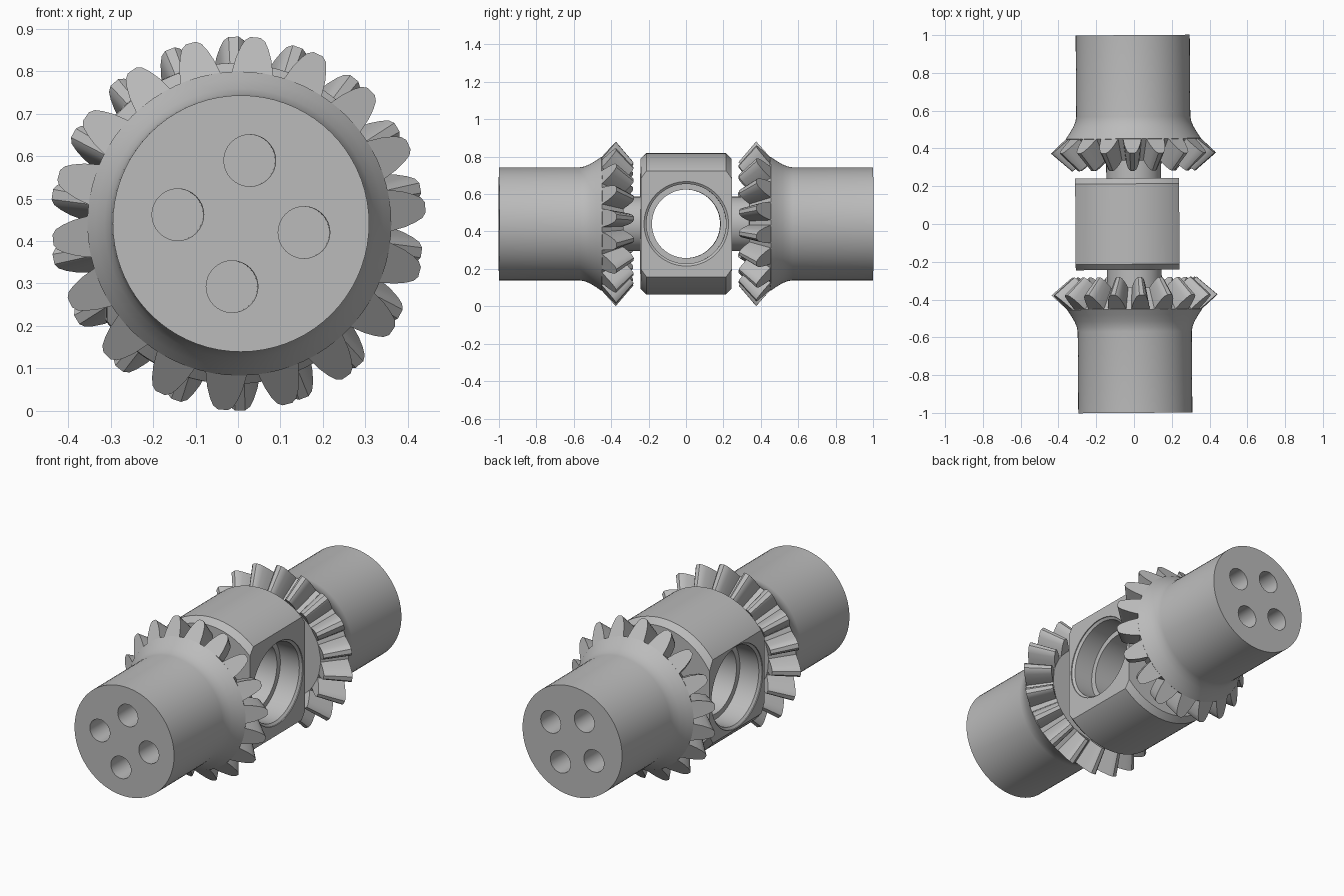
import bpy, bmesh
from math import sin, cos, tau, radians
from mathutils import Matrix

if "Cube" in bpy.data.objects:
    bpy.data.objects.remove(bpy.data.objects["Cube"])

AXIS_Z = 0.441
LEAN = Matrix.Rotation(radians(0.4), 4, 'Z')

steel = bpy.data.materials.new("grey_steel")
steel.use_nodes = True
GREY = (0.5, 0.5, 0.5, 1)
steel.diffuse_color = GREY
steel.node_tree.nodes["Principled BSDF"].inputs["Base Color"].default_value = GREY


def finish(name, bm):
    """Turn a bmesh into an object standing on the shaft axis."""
    bmesh.ops.remove_doubles(bm, verts=bm.verts, dist=1e-5)
    bmesh.ops.recalc_face_normals(bm, faces=bm.faces)
    bm.transform(LEAN @ Matrix.Translation((0, 0, AXIS_Z)))
    mesh = bpy.data.meshes.new(name)
    bm.to_mesh(mesh)
    bm.free()
    mesh.materials.append(steel)
    obj = bpy.data.objects.new(name, mesh)
    bpy.context.collection.objects.link(obj)
    return obj


def place_y(side):
    """Axial, radius, angle clockwise from the top -> point on the shaft axis."""
    return lambda a, r, t: (r * sin(t), side * a, r * cos(t))


def place_x(a, r, t):
    return (a, r * sin(t), r * cos(t))


def lathe(name, profile, place, segments=72, offset=(0, 0, 0)):
    """Closed solid of revolution from (axial, radius) points."""
    bm = bmesh.new()
    rings = []
    for a, r in profile:
        ring = [bm.verts.new(place(a, r, tau * i / segments)) for i in range(segments)]
        rings.append(ring)
    for lower, upper in zip(rings, rings[1:]):
        for i in range(segments):
            j = (i + 1) % segments
            bm.faces.new((lower[i], lower[j], upper[j], upper[i]))
    bm.faces.new(rings[0])
    bm.faces.new(rings[-1])
    bmesh.ops.translate(bm, verts=bm.verts, vec=offset)
    return finish(name, bm)


def select(obj):
    bpy.ops.object.select_all(action='DESELECT')
    obj.select_set(True)
    bpy.context.view_layer.objects.active = obj


def cut(obj, cutter, operation='DIFFERENCE'):
    cutter.hide_render = True
    mod = obj.modifiers.new("cut", 'BOOLEAN')
    mod.object, mod.operation, mod.solver = cutter, operation, 'EXACT'
    select(obj)
    bpy.ops.object.modifier_apply(modifier=mod.name)
    bpy.data.objects.remove(cutter)


def smooth(obj):
    select(obj)
    bpy.ops.object.shade_smooth_by_angle(angle=radians(25))


# Tooth outline on the back cone: (half width, height fraction)
HALF_TOOTH = [(0.050, -0.1), (0.047, 0.1), (0.042, 0.4), (0.033, 0.7),
              (0.024, 0.9), (0.012, 1.0)]
ROOT, TIP = (0.45, 0.355), (0.375, 0.44)
TEETH = 18


def gear_teeth(name, side, phase):
    """Ring of bevel teeth tapering towards the centre of the model."""
    bm = bmesh.new()
    outline = HALF_TOOTH + [(-w, t) for w, t in reversed(HALF_TOOTH)]
    for k in range(TEETH):
        turn = Matrix.Rotation(phase + tau * k / TEETH, 4, 'Y')
        ends = []
        for scale in (1.0, 0.75):
            ring = []
            for w, t in outline:
                a = ROOT[0] + (TIP[0] - ROOT[0]) * t
                r = ROOT[1] + (TIP[1] - ROOT[1]) * t
                v = bm.verts.new((w * scale, side * a * scale, r * scale))
                v.co = turn @ v.co
                ring.append(v)
            bm.faces.new(ring)
            ends.append(ring)
        for i in range(len(outline)):
            j = (i + 1) % len(outline)
            bm.faces.new((ends[0][i], ends[0][j], ends[1][j], ends[1][i]))
    return finish(name, bm)


# Shaft with flared gear body, drilled end and narrow neck
BODY = [(1.0, 0.302), (0.57, 0.302), (0.545, 0.306), (0.515, 0.318),
        (0.48, 0.339), (0.452, 0.358), (0.337, 0.268)]
for label, side, tooth_phase, hole_phase in (("front", -1, 5, 8), ("back", 1, -1, -29)):
    shaft = lathe(label + "_shaft", BODY, place_y(side))
    for k in range(4):
        ang = radians(hole_phase) + tau * k / 4
        drill = lathe("drill", [(0.75, 0.061), (1.1, 0.061)], place_y(side), 32,
                      (0.15 * sin(ang), 0, 0.15 * cos(ang)))
        cut(shaft, drill)
    neck = lathe(label + "_neck", [(0.36, 0.145), (0.235, 0.145)], place_y(side), 48)
    teeth = gear_teeth(label + "_gear_teeth", side, radians(tooth_phase))
    for obj in (shaft, neck, teeth):
        smooth(obj)

# Centre block: chamfered drum with two flats and a stepped cross bore
block = lathe("centre_block", [(-0.243, 0.348), (-0.213, 0.378), (0.213, 0.378),
                               (0.243, 0.348)], place_y(1), 96, (-0.01, 0, 0))
bm = bmesh.new()
bmesh.ops.create_cube(bm, size=1)
bm.transform(Matrix.Translation((-0.035, 0, 0)) @ Matrix.Diagonal((0.55, 1, 1, 1)))
cut(block, finish("flats", bm), 'INTERSECT')
bore = lathe("bore", [(-0.35, 0.226), (-0.305, 0.226), (-0.295, 0.213), (-0.18, 0.213),
                      (-0.18, 0.183), (0.11, 0.183), (0.11, 0.213), (0.225, 0.213),
                      (0.235, 0.226), (0.3, 0.226)], place_x)
cut(block, bore)
smooth(block)
